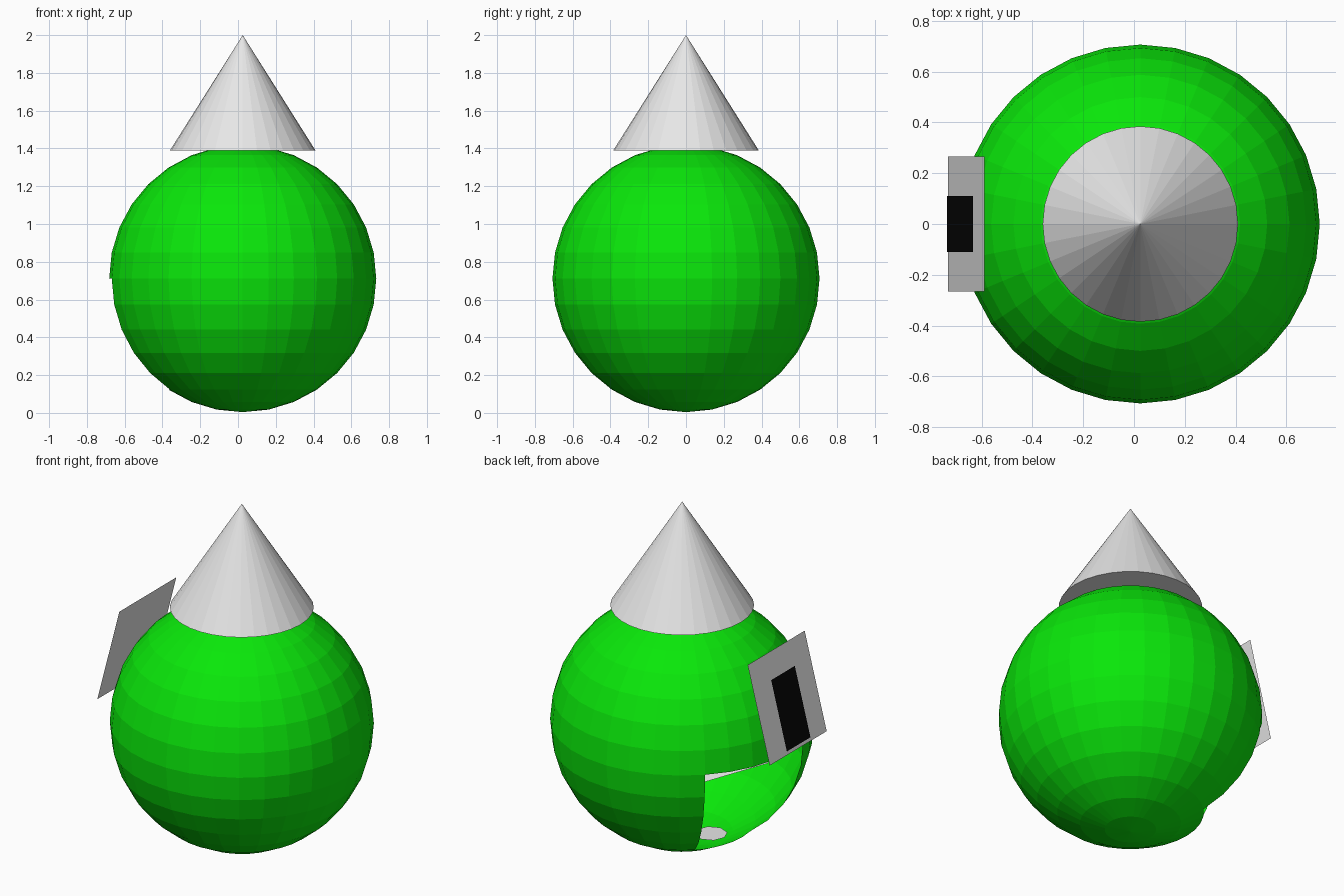
import bpy, bmesh
from math import pi, atan2, degrees
from mathutils import Vector, Matrix

cube = bpy.data.objects.get("Cube")
if cube:
    bpy.data.objects.remove(cube, do_unlink=True)


def material(name, color):
    m = bpy.data.materials.new(name)
    m.use_nodes = True
    m.diffuse_color = (*color, 1)
    m.node_tree.nodes["Principled BSDF"].inputs["Base Color"].default_value = (*color, 1)
    return m


GREEN = material("bright green", (0.003, 0.8, 0.003))
GREY = material("light grey", (0.8, 0.8, 0.8))
BLACK = material("black", (0.002, 0.002, 0.002))


def add(name, bm, mat):
    mesh = bpy.data.meshes.new(name)
    bm.to_mesh(mesh)
    bm.free()
    mesh.materials.append(mat)
    obj = bpy.data.objects.new(name, mesh)
    bpy.context.collection.objects.link(obj)
    return obj


def quad(name, corners, mat):
    bm = bmesh.new()
    bm.faces.new([bm.verts.new(c) for c in corners])
    return add(name, bm, mat)


R = 0.707
CENTRE = Vector((0.025, 0, 0.711))

# Hollow round body with a doorway cut from the lower half
bm = bmesh.new()
bmesh.ops.create_uvsphere(bm, u_segments=32, v_segments=16, radius=R)
doorway = []
for f in bm.faces:
    c = f.calc_center_median()
    azimuth = degrees(atan2(c.y, c.x)) % 360
    if 135 < azimuth < 191 and -0.83 * R < c.z < 0:
        doorway.append(f)
bmesh.ops.delete(bm, geom=doorway, context='FACES')
add("round_body", bm, GREEN).location = CENTRE

# Pointed roof
bm = bmesh.new()
bmesh.ops.create_cone(bm, cap_ends=True, segments=32, radius1=0.385, radius2=0,
                      depth=0.61, matrix=Matrix.Rotation(pi / 2, 4, 'Z'))
add("pointed_roof", bm, GREY).location = (CENTRE.x, 0, 1.695)

# Leaning panel with a dark slot laid just in front of it
TOP, BOTTOM = Vector((-0.589, 0, 1.30)), Vector((-0.733, 0, 0.745))
OUT = Vector((-0.97, 0, 0.25))


def panel(name, start, end, half_width, lift, mat):
    a = TOP.lerp(BOTTOM, start) + OUT * lift
    b = TOP.lerp(BOTTOM, end) + OUT * lift
    side = Vector((0, half_width, 0))
    quad(name, [a + side, a - side, b - side, b + side], mat)


panel("leaning_panel", 0, 1, 0.266, 0, GREY)
panel("panel_slot", 0.25, 0.96, 0.11, 0.009, BLACK)

# Small pieces inside the doorway
left, right = Vector((-0.41, 0.425, 0.62)), Vector((-0.61, 0.107, 0.665))
rise = Vector((0.02, -0.02, 0.03))
quad("doorway_lintel", [left, right, right + rise, left + rise], GREY)

bm = bmesh.new()
bmesh.ops.create_circle(bm, cap_ends=True, segments=8, radius=0.09)
add("floor_disc", bm, GREY).location = CENTRE + Vector((-0.145, -0.06, -0.655))
